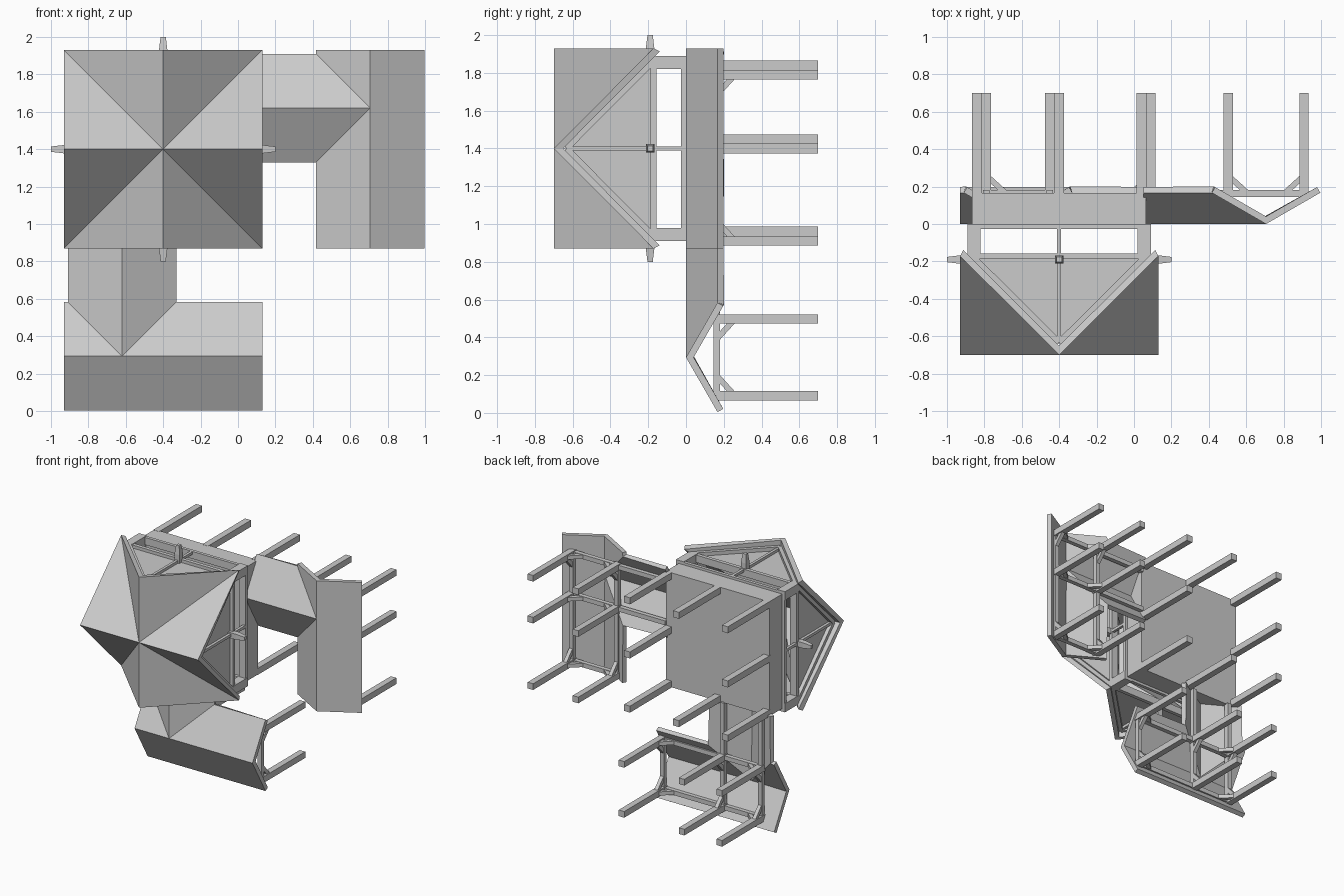
import bpy, bmesh
from mathutils import Vector

if "Cube" in bpy.data.objects:
    bpy.data.objects.remove(bpy.data.objects["Cube"])

CX, CZ = -0.40, 1.40      # centre of the hall; the building lies with its roof towards -y


def place(s, t, h, swap=False):
    """Building coordinates (s along, t outward, h height) to world."""
    return Vector((CX + t, -h, CZ - s)) if swap else Vector((CX + s, -h, CZ - t))


def finish(name, bm):
    me = bpy.data.meshes.new(name)
    bm.to_mesh(me)
    bm.free()
    ob = bpy.data.objects.new(name, me)
    bpy.context.collection.objects.link(ob)
    return ob


def bar(bm, p, q, w, w2=None):
    """Square beam from p to q, optionally tapering to width w2."""
    d = (q - p).normalized()
    side = d.cross(Vector((0, 1, 0)))
    side = side.normalized() if side.length > 0.01 else Vector((1, 0, 0))
    up = d.cross(side).normalized()
    rings = []
    for c, r in ((p, w / 2), (q, (w2 or w) / 2)):
        rings.append([bm.verts.new(c + side * a * r + up * b * r)
                      for a, b in ((-1, -1), (1, -1), (1, 1), (-1, 1))])
    a, b = rings
    faces = [bm.faces.new(a), bm.faces.new(b[::-1])]
    for i in range(4):
        j = (i + 1) % 4
        faces.append(bm.faces.new((a[j], a[i], b[i], b[j])))
    bmesh.ops.recalc_face_normals(bm, faces=faces)


def box(bm, lo, hi, swap=False):
    a, b = place(*lo, swap), place(*hi, swap)
    vs = bmesh.ops.create_cube(bm, size=1)['verts']
    mid, size = (a + b) / 2, b - a
    for v in vs:
        v.co = Vector([mid[i] + v.co[i] * abs(size[i]) for i in range(3)])


def roof(name, polys, swap=False, thick=0.035):
    """Thick roof skin from sloping polygons, outer side facing -y."""
    bm = bmesh.new()
    for poly in polys:
        bm.faces.new([bm.verts.new(place(*p, swap)) for p in poly])
    bmesh.ops.remove_doubles(bm, verts=bm.verts, dist=0.0005)
    for f in bm.faces:
        f.normal_update()
        if f.normal.y > 0:
            f.normal_flip()
    ob = finish(name, bm)
    m = ob.modifiers.new("thickness", 'SOLIDIFY')
    m.thickness = thick
    m.offset = -1
    m.use_even_offset = True
    return ob


# crossed gable roof over the tower
R, TOP, EAVE = 0.53, 0.70, 0.172
tris = []
for a in (-R, R):
    for b in (-R, R):
        tris.append([(0, 0, TOP), (a, 0, TOP), (a, b, EAVE)])
        tris.append([(0, 0, TOP), (0, b, TOP), (a, b, EAVE)])
roof("tower_roof", tris)

# hall body and its stilts
bm = bmesh.new()
box(bm, (-0.465, -0.465, -0.165), (0.465, 0.465, 0))
finish("hall_body", bm)
bm = bmesh.new()
for s in (-0.44, 0, 0.44):
    for t in (-0.44, 0, 0.44):
        if s or t:
            bar(bm, place(s, t, -0.15), place(s, t, -0.70), 0.053)
finish("hall_stilts", bm)

# open tower storey: corner posts, rails
bm = bmesh.new()
for a in (-0.455, 0.455):
    for b in (-0.455, 0.455):
        box(bm, (a - 0.035, b - 0.035, 0), (a + 0.035, b + 0.035, 0.18))
    for swap in (False, True):
        box(bm, (-0.49, a - 0.03, 0), (0.49, a + 0.03, 0.026), swap)
        box(bm, (-0.49, a - 0.03, 0.157), (0.49, a + 0.03, 0.187), swap)
finish("tower_frame", bm)

# gable ends: panel, rake boards, king post, tapered beam end
panels, trim, pegs = bmesh.new(), bmesh.new(), bmesh.new()
for swap in (False, True):
    for k in (-1, 1):
        tri = [(-0.475, 0.17), (0.475, 0.17), (0, 0.645)]
        a, b = ([panels.verts.new(place(s, k * d, h, swap)) for s, h in tri]
                for d in (0.44, 0.46))
        panels.faces.new(a)
        panels.faces.new(b)
        for i in range(3):
            j = (i + 1) % 3
            panels.faces.new((a[i], a[j], b[j], b[i]))
        for m in (-1, 1):
            bar(trim, place(m * 0.455, k * 0.475, 0.18, swap),
                place(0, k * 0.475, 0.632, swap), 0.03)
        bar(trim, place(0, k * 0.473, 0.02, swap), place(0, k * 0.473, 0.63, swap), 0.022)
        bar(pegs, place(0, k * 0.44, 0.19, swap), place(0, k * 0.53, 0.19, swap), 0.045)
        bar(pegs, place(0, k * 0.53, 0.19, swap), place(0, k * 0.60, 0.19, swap), 0.045, 0.028)
bmesh.ops.recalc_face_normals(panels, faces=panels.faces)
finish("gable_panels", panels)
finish("gable_trim", trim)
finish("beam_ends", pegs)

# two matching stilt wings, each joined to the hall by a roofed passage
C, T, E, D = -0.22, 1.106, 0.29, -0.167    # passage axis, ridge line, eave reach, eave height
POSTS = (-0.39, -0.05, 0.49)
BEAM = -0.163
for label, swap in (("front", False), ("side", True)):
    roof(label + "_wing_roof", [
        [(-R, T, 0), (C, T, 0), (R, T, 0), (R, T + E, D), (-R, T + E, D)],
        [(-R, T, 0), (C, T, 0), (C - E, T - E, D), (-R, T - E, D)],
        [(R, T, 0), (C, T, 0), (C + E, T - E, D), (R, T - E, D)],
        [(C, T, 0), (C - E, T - E, D), (C - E, 0.45, D), (C, 0.45, 0)],
        [(C, T, 0), (C + E, T - E, D), (C + E, 0.45, D), (C, 0.45, 0)],
    ], swap)

    def P(s, t, h):
        return place(s, t, h, swap)

    stilts, beams, braces = bmesh.new(), bmesh.new(), bmesh.new()
    for s in POSTS:
        for k in (-1, 1):
            t = T + k * 0.203
            bar(stilts, P(s, t, -0.145), P(s, t, -0.70), 0.05)
            # knee braces across the wing
            bar(braces, P(s, t - k * 0.015, -0.245), P(s, t - k * 0.10, -0.168), 0.03)
        bar(beams, P(s, T - 0.22, BEAM), P(s, T + 0.22, BEAM), 0.036)
    for k in (-1, 1):
        t = T + k * 0.203
        bar(beams, P(POSTS[0] - 0.02, t, BEAM), P(POSTS[2] + 0.02, t, BEAM), 0.036)
        # knee braces along the wing
        for s, d in ((POSTS[0], 1), (POSTS[2], -1)):
            bar(braces, P(s + d * 0.015, t, -0.245), P(s + d * 0.10, t, -0.168), 0.03)
    # passage beams back to the hall
    for s in POSTS[:2]:
        bar(beams, P(s, 0.46, BEAM), P(s, T - 0.2, BEAM), 0.036)
    finish(label + "_wing_stilts", stilts)
    finish(label + "_wing_beams", beams)
    finish(label + "_wing_braces", braces)
